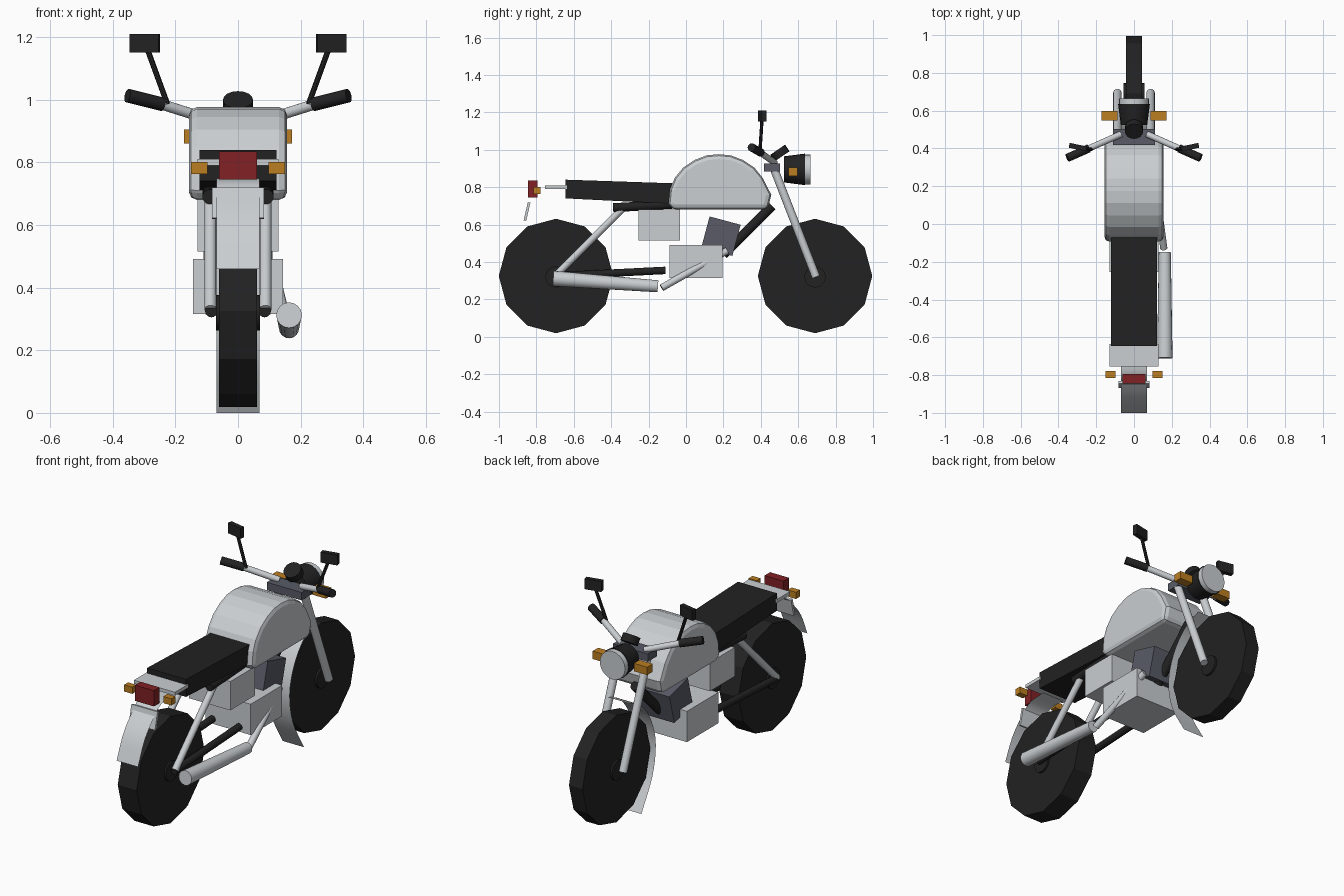
import bpy, bmesh, math
from mathutils import Vector, Matrix

cube = bpy.data.objects.get("Cube")
if cube:
    bpy.data.objects.remove(cube)


def material(name, rgb):
    m = bpy.data.materials.new(name)
    m.use_nodes = True
    m.diffuse_color = (*rgb, 1)
    m.node_tree.nodes["Principled BSDF"].inputs["Base Color"].default_value = (*rgb, 1)
    return m


SILVER = material("silver", (0.59, 0.62, 0.64))
BLACK = material("black", (0.016, 0.016, 0.016))
GREY = material("engine grey", (0.1, 0.105, 0.135))
RED = material("tail red", (0.22, 0.015, 0.018))
AMBER = material("indicator amber", (0.5, 0.21, 0.015))


def finish(name, bm, mat, smooth=False):
    bmesh.ops.recalc_face_normals(bm, faces=bm.faces)
    mesh = bpy.data.meshes.new(name)
    bm.to_mesh(mesh)
    bm.free()
    mesh.materials.append(mat)
    ob = bpy.data.objects.new(name, mesh)
    bpy.context.collection.objects.link(ob)
    if smooth:
        bpy.ops.object.select_all(action="DESELECT")
        ob.select_set(True)
        bpy.context.view_layer.objects.active = ob
        bpy.ops.object.shade_smooth_by_angle(angle=math.radians(35))
    return ob


def box(name, mat, centre, size, angle=0, axis="X"):
    bm = bmesh.new()
    bmesh.ops.create_cube(bm, size=1)
    place = Matrix.Translation(centre) @ Matrix.Rotation(math.radians(angle), 4, axis)
    bm.transform(place @ Matrix.Diagonal((*size, 1)))
    return finish(name, bm, mat)


def tube(name, mat, a, b, r1, r2=None, sides=16, smooth=True):
    a, b = Vector(a), Vector(b)
    bm = bmesh.new()
    bmesh.ops.create_cone(bm, cap_ends=True, segments=sides, radius1=r1,
                          radius2=r1 if r2 is None else r2, depth=(b - a).length)
    turn = (b - a).to_track_quat("Z", "Y").to_matrix().to_4x4()
    bm.transform(Matrix.Translation((a + b) / 2) @ turn)
    return finish(name, bm, mat, smooth)


def extrude_profile(name, mat, profile, half_width):
    """Solid from a (y, z) outline, extruded across x."""
    bm = bmesh.new()
    face = bm.faces.new([bm.verts.new((-half_width, y, z)) for y, z in profile])
    new = bmesh.ops.extrude_face_region(bm, geom=[face])["geom"]
    verts = [v for v in new if isinstance(v, bmesh.types.BMVert)]
    bmesh.ops.translate(bm, verts=verts, vec=(2 * half_width, 0, 0))
    return finish(name, bm, mat)


def fender(name, path, half_width, steps=4):
    """Thin sheet swept along a smoothed (y, z) path."""
    p = [Vector(q) for q in path]
    p = [2 * p[0] - p[1]] + p + [2 * p[-1] - p[-2]]
    pts = []
    for i in range(1, len(p) - 2):
        for k in range(steps):
            t = k / steps
            pts.append(0.5 * (2 * p[i] + (p[i + 1] - p[i - 1]) * t
                              + (2 * p[i - 1] - 5 * p[i] + 4 * p[i + 1] - p[i + 2]) * t ** 2
                              + (3 * p[i] - p[i - 1] - 3 * p[i + 1] + p[i + 2]) * t ** 3))
    pts.append(p[-2])
    bm = bmesh.new()
    rows = [[bm.verts.new((s * half_width, q.x, q.y)) for s in (-1, 1)] for q in pts]
    for r, n in zip(rows, rows[1:]):
        bm.faces.new((r[0], r[1], n[1], n[0]))
    return finish(name, bm, SILVER, True)


# Wheels and hubs
for end, y, tyre, hub in (("rear", -0.695, 0.06, 0.07), ("front", 0.69, 0.043, 0.055)):
    tube(end + "_tyre", BLACK, (-tyre, y, 0.325), (tyre, y, 0.325), 0.306, sides=12, smooth=False)
    tube(end + "_hub", BLACK, (-hub, y, 0.32), (hub, y, 0.32), 0.057)

# Fenders
fender("rear_fender", [(-0.68, 0.75), (-0.79, 0.74), (-0.86, 0.685), (-0.94, 0.59), (-1.0, 0.46)], 0.068)
fender("front_fender", [(0.62, 0.68), (0.5, 0.62), (0.41, 0.5), (0.37, 0.35), (0.4, 0.18), (0.5, 0.0)], 0.068)

# Fuel tank
tank = extrude_profile("fuel_tank", SILVER, [
    (-0.075, 0.68), (-0.093, 0.71), (-0.085, 0.79), (-0.06, 0.85), (-0.015, 0.905), (0.045, 0.945),
    (0.11, 0.97), (0.175, 0.976), (0.24, 0.97), (0.305, 0.945), (0.365, 0.905), (0.41, 0.85),
    (0.44, 0.79), (0.456, 0.76), (0.436, 0.68)], 0.157)
bevel = tank.modifiers.new("rounded_edges", "BEVEL")
bevel.width = 0.026
bevel.segments = 2
bevel.limit_method = "ANGLE"
bevel.angle_limit = math.radians(50)

# Seat, tail plate and tail lights
extrude_profile("seat", BLACK, [(-0.645, 0.74), (-0.645, 0.84), (-0.05, 0.82), (-0.05, 0.71)], 0.123)
box("tail_plate", SILVER, (0, -0.695, 0.8), (0.26, 0.12, 0.02))
box("tail_light", RED, (0, -0.82, 0.79), (0.12, 0.05, 0.09))
box("tail_bracket", SILVER, (0, -0.85, 0.67), (0.165, 0.014, 0.1), -13)

# Engine, side boxes and frame
box("side_box", SILVER, (0, -0.143, 0.598), (0.26, 0.224, 0.165))
box("crankcase", SILVER, (0, 0.053, 0.403), (0.286, 0.285, 0.176))
box("engine_cylinder", GREY, (0, 0.187, 0.538), (0.2, 0.172, 0.172), -15)
tube("down_tube", BLACK, (0, 0.46, 0.7), (0, 0.2, 0.44), 0.026)

# Exhaust
tube("exhaust_pipe", SILVER, (0.11, 0.22, 0.46), (0.158, -0.13, 0.262), 0.019)
tube("muffler", SILVER, (0.163, -0.15, 0.27), (0.163, -0.71, 0.312), 0.032, 0.041)

# Headlight, gauge and fork clamp
tube("headlight_shell", BLACK, (0, 0.525, 0.895), (0, 0.635, 0.895), 0.07, 0.084, 20)
tube("headlight_lens", SILVER, (0, 0.63, 0.895), (0, 0.665, 0.895), 0.08, sides=20)
tube("gauge", BLACK, (0, 0.514, 0.965), (0, 0.49, 1.0), 0.048)
box("fork_clamp", GREY, (0, 0.46, 0.905), (0.22, 0.085, 0.045))

# Paired parts
for side, s in (("left", 1), ("right", -1)):
    tube(side + "_fork", SILVER, (s * 0.088, 0.47, 0.9), (s * 0.088, 0.695, 0.32), 0.022)
    tube(side + "_shock", SILVER, (s * 0.088, -0.695, 0.33), (s * 0.088, -0.335, 0.69), 0.019)
    tube(side + "_swingarm", BLACK, (s * 0.085, -0.7, 0.325), (s * 0.085, -0.11, 0.355), 0.02)
    tube(side + "_frame_rail", BLACK, (s * 0.09, -0.39, 0.69), (s * 0.09, -0.05, 0.71), 0.024)
    tube(side + "_handlebar", SILVER, (s * 0.07, 0.475, 0.93), (s * 0.25, 0.395, 0.987), 0.017)
    tube(side + "_grip", BLACK, (s * 0.24, 0.4, 0.985), (s * 0.353, 0.35, 1.013), 0.022)
    tube(side + "_mirror_stem", BLACK, (s * 0.225, 0.395, 0.985), (s * 0.287, 0.406, 1.155), 0.009, sides=8)
    box(side + "_mirror", BLACK, (s * 0.297, 0.407, 1.18), (0.094, 0.026, 0.06), s * 12, "Z")
    box(side + "_rear_indicator", AMBER, (s * 0.124, -0.797, 0.782), (0.052, 0.036, 0.038))
    box(side + "_front_indicator", AMBER, (s * 0.13, 0.572, 0.882), (0.085, 0.05, 0.045))
